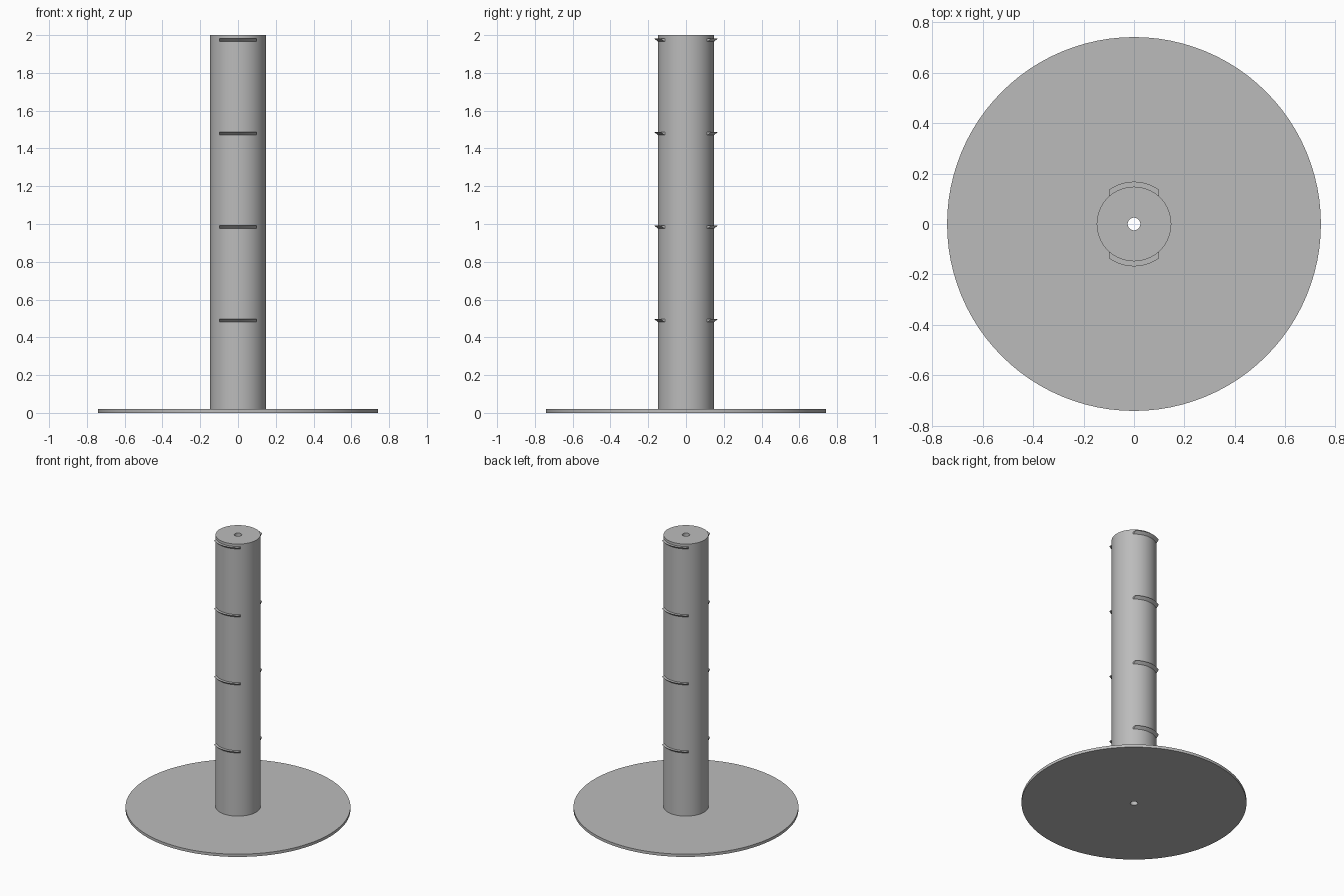
import bpy, bmesh, math

if "Cube" in bpy.data.objects:
    bpy.data.objects.remove(bpy.data.objects["Cube"], do_unlink=True)

BASE_R, COLUMN_R, LEDGE_R, HOLE_R = 0.742, 0.148, 0.168, 0.025
BASE_H, HEIGHT = 0.02, 2.0
LEDGE_HALF, LEDGE_H, LEDGE_STEP = 0.099, 0.017, 0.495

grey = bpy.data.materials.new("plain grey")
grey.use_nodes = True
colour = (0.5, 0.5, 0.5, 1)
grey.diffuse_color = colour
grey.node_tree.nodes["Principled BSDF"].inputs["Base Color"].default_value = colour


def finish(name, bm):
    bmesh.ops.recalc_face_normals(bm, faces=bm.faces)
    mesh = bpy.data.meshes.new(name)
    bm.to_mesh(mesh)
    bm.free()
    mesh.materials.append(grey)
    obj = bpy.data.objects.new(name, mesh)
    bpy.context.collection.objects.link(obj)
    bpy.ops.object.select_all(action='DESELECT')
    obj.select_set(True)
    bpy.context.view_layer.objects.active = obj
    bpy.ops.object.shade_smooth_by_angle(angle=math.radians(30))
    return obj


def loft(bm, rings, closed):
    """Bridge successive closed sections, capping the ends of an open run."""
    rows = [[bm.verts.new(p) for p in ring] for ring in rings]
    pairs = list(zip(rows, rows[1:]))
    if closed:
        pairs.append((rows[-1], rows[0]))
    else:
        bm.faces.new(rows[0])
        bm.faces.new(rows[-1])
    for a, b in pairs:
        for i in range(len(a)):
            j = (i + 1) % len(a)
            bm.faces.new((a[i], a[j], b[j], b[i]))


def tube(name, radius, z0, z1, sides=96):
    bm = bmesh.new()
    section = [(HOLE_R, z0), (radius, z0), (radius, z1), (HOLE_R, z1)]
    angles = [math.tau * i / sides for i in range(sides)]
    loft(bm, [[(r * math.cos(a), r * math.sin(a), z) for r, z in section]
              for a in angles], True)
    return finish(name, bm)


def ledge(name, side, top, steps=16):
    # Curved lip: undercut slopes out from the column to the top edge
    bm = bmesh.new()
    rings = []
    for i in range(steps + 1):
        x = LEDGE_HALF * (2 * i / steps - 1)
        inner = math.sqrt(COLUMN_R ** 2 - x * x)
        outer = math.sqrt(LEDGE_R ** 2 - x * x)
        section = [(inner - 0.01, top - LEDGE_H), (inner, top - LEDGE_H),
                   (outer, top), (inner - 0.01, top)]
        rings.append([(x, side * y, z) for y, z in section])
    loft(bm, rings, False)
    return finish(name, bm)


# Round foot and hollow post
tube("base_disc", BASE_R, 0, BASE_H)
tube("column", COLUMN_R, BASE_H, HEIGHT)

# Four ledges on the front and four on the back
for level in range(1, 5):
    for label, side in (("front", -1), ("back", 1)):
        ledge(f"{label}_ledge_{level}", side, level * LEDGE_STEP + 0.002)
